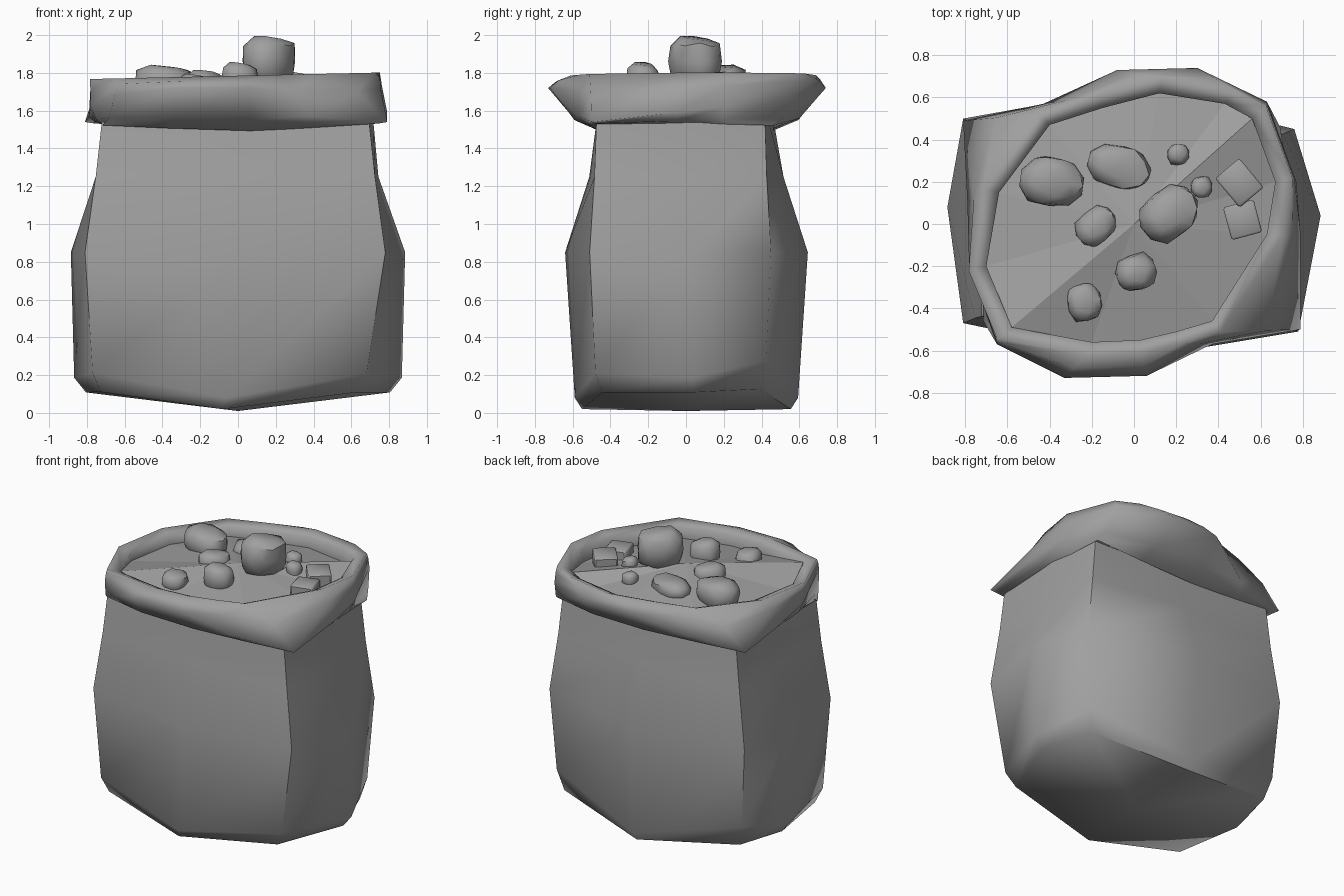
import bpy, bmesh, math, random
from mathutils import Matrix, Vector

random.seed(4)
if "Cube" in bpy.data.objects:
    bpy.data.objects.remove(bpy.data.objects["Cube"])

grey = bpy.data.materials.new("plain grey")
grey.use_nodes = True
COLOUR = (0.35, 0.35, 0.35, 1)
grey.diffuse_color = COLOUR
grey.node_tree.nodes["Principled BSDF"].inputs["Base Color"].default_value = COLOUR


def finish(bm, name, angle=60):
    bmesh.ops.recalc_face_normals(bm, faces=bm.faces)
    mesh = bpy.data.meshes.new(name)
    bm.to_mesh(mesh)
    bm.free()
    mesh.materials.append(grey)
    obj = bpy.data.objects.new(name, mesh)
    bpy.context.collection.objects.link(obj)
    bpy.ops.object.select_all(action="DESELECT")
    obj.select_set(True)
    bpy.context.view_layer.objects.active = obj
    bpy.ops.object.shade_smooth_by_angle(angle=math.radians(angle))


def add_ring(bm, points):
    return [bm.verts.new(p) for p in points]


def bridge(bm, a, b):
    for i in range(len(a)):
        j = (i + 1) % len(a)
        bm.faces.new((a[i], a[j], b[j], b[i]))


def fan(bm, ring, tip):
    centre = bm.verts.new(tip)
    for i in range(len(ring)):
        bm.faces.new((ring[i], ring[(i + 1) % len(ring)], centre))


def clamp(v, low, high):
    return max(low, min(high, v))


# Sack body: alternating corners and bulging side middles
outline = [(-.81, -.47), (0, -.64), (.78, -.51), (.885, .04),
           (.76, .45), (0, .645), (-.81, .5), (-.885, .08)]
# height, sag, corner lift, front shift, corner scale x / y, middle scale x / y
levels = [(.02, .1, .01, -.08, .9, .87, .91, .86),
          (.08, .12, .035, -.06, .95, .94, .98, .92),
          (.85, 0, 0, 0, 1, 1, 1, 1), (1.25, 0, 0, 0, .93, .95, .84, .8),
          (1.54, 0, 0, 0, .89, .93, .81, .68)]
bm = bmesh.new()
rings = []
for z, sag, lift, shift, cx, cy, mx, my in levels:
    ring = []
    for i, (x, y) in enumerate(outline):
        middle = i % 2
        sx, sy = (mx, my) if middle else (cx, cy)
        rise = 0 if middle else lift * (3 if y > 0 else 1)
        slide = shift if i in (1, 2) else 0
        ring.append((x * sx + slide, y * sy, z + sag * abs(x) + rise))
    rings.append(add_ring(bm, ring))
for a, b in zip(rings, rings[1:]):
    bridge(bm, a, b)
fan(bm, rings[0], (0, 0, .01))
finish(bm, "sack_body")

# Rolled rim: underside on the body, sagging roll, outer fold, shoulder, crest, lip
outer = [(.79, -.05, 1.59), (.77, .2, 1.62), (.63, .58, 1.69), (.3, .74, 1.72),
         (-.08, .73, 1.72), (-.43, .57, 1.58), (-.81, .49, 1.54), (-.79, .1, 1.57),
         (-.78, -.2, 1.62), (-.65, -.57, 1.69), (-.33, -.73, 1.72),
         (.06, -.72, 1.72), (.37, -.57, 1.57), (.79, -.5, 1.54)]
inner = [(.63, -.05), (.67, .2), (.56, .5), (.43, .57), (.12, .62), (-.15, .55),
         (-.4, .47), (-.64, .15), (-.7, -.2), (-.58, -.49), (-.2, -.56),
         (.03, -.55), (.2, -.51), (.37, -.46)]


def crest_height(x):
    return 1.785 + .025 * x


def mix(ring_a, ring_b, flat, rise):
    """Blend two rings, with separate shares across and upward."""
    rows = [(Vector(a), Vector(b)) for a, b in zip(ring_a, ring_b)]
    return [(*a.lerp(b, flat).xy, a.lerp(b, rise).z) for a, b in rows]


under = [(clamp(x * 1.1, -.72, .7), clamp(y, -.46, .46), 1.49 + .05 * abs(x))
         for x, y, z in outer]
roll = mix(under, outer, .5, .25)
crest = [(x * 1.12, y * 1.11, crest_height(x)) for x, y in inner]
shoulder = mix(crest, outer, .58, .38)
lip = [(x, y, crest_height(x) - .03) for x, y in inner]
depth = [(x, y, 1.67) for x, y in inner]
bm = bmesh.new()
rings = [add_ring(bm, r) for r in (under, roll, outer, shoulder, crest, lip, depth)]
for a, b in zip(rings, rings[1:]):
    bridge(bm, a, b)
finish(bm, "rolled_rim", 140)

# Contents: shallow mound with a diagonal ridge
bm = bmesh.new()
mound = add_ring(bm, [(x, y, 1.75 if i in (2, 9) else 1.68)
                      for i, (x, y) in enumerate(inner)])
fan(bm, mound, (0, 0, 1.775))
finish(bm, "contents_mound", 3)


# Lumps lying on the mound
def lump(name, x, y, rx, ry, top, height, turn=0, box=False):
    bm = bmesh.new()
    if box:
        bmesh.ops.create_cube(bm, size=2)
        bmesh.ops.bevel(bm, geom=bm.edges[:], offset=.12, segments=1, affect="EDGES")
    else:
        bmesh.ops.create_icosphere(bm, subdivisions=2, radius=1)
        for v in bm.verts:
            v.co *= random.uniform(1.04, 1.2)
            v.co.x, v.co.y = clamp(v.co.x, -1, 1), clamp(v.co.y, -1, 1)
            v.co.z = clamp(v.co.z * 1.25, -1, 1 - .18 * v.co.x)
    move = Matrix.Translation((x, y, top - height / 2))
    size = Matrix.Diagonal((rx, ry, height / 2, 1))
    bm.transform(move @ Matrix.Rotation(math.radians(turn), 4, "Z") @ size)
    finish(bm, name, 45)


lump("large_lump", .165, .05, .145, .115, 1.985, .25, 40)
lump("back_right_lump", -.39, .2, .15, .115, 1.835, .18, -8)
lump("buried_lump", -.07, .27, .15, .1, 1.785, .12, -15)
lump("middle_lump", -.18, -.01, .1, .08, 1.81, .13, 40)
lump("front_lump", .01, -.23, .095, .085, 1.85, .18, 20)
lump("front_right_lump", -.235, -.37, .08, .09, 1.79, .12, 10)
lump("back_pebble", .21, .33, .05, .05, 1.78, .1)
lump("side_pebble", .32, .175, .05, .05, 1.8, .1)
lump("back_block", .5, .195, .075, .09, 1.79, .12, 40, True)
lump("side_block", .515, .02, .075, .08, 1.77, .11, 15, True)
